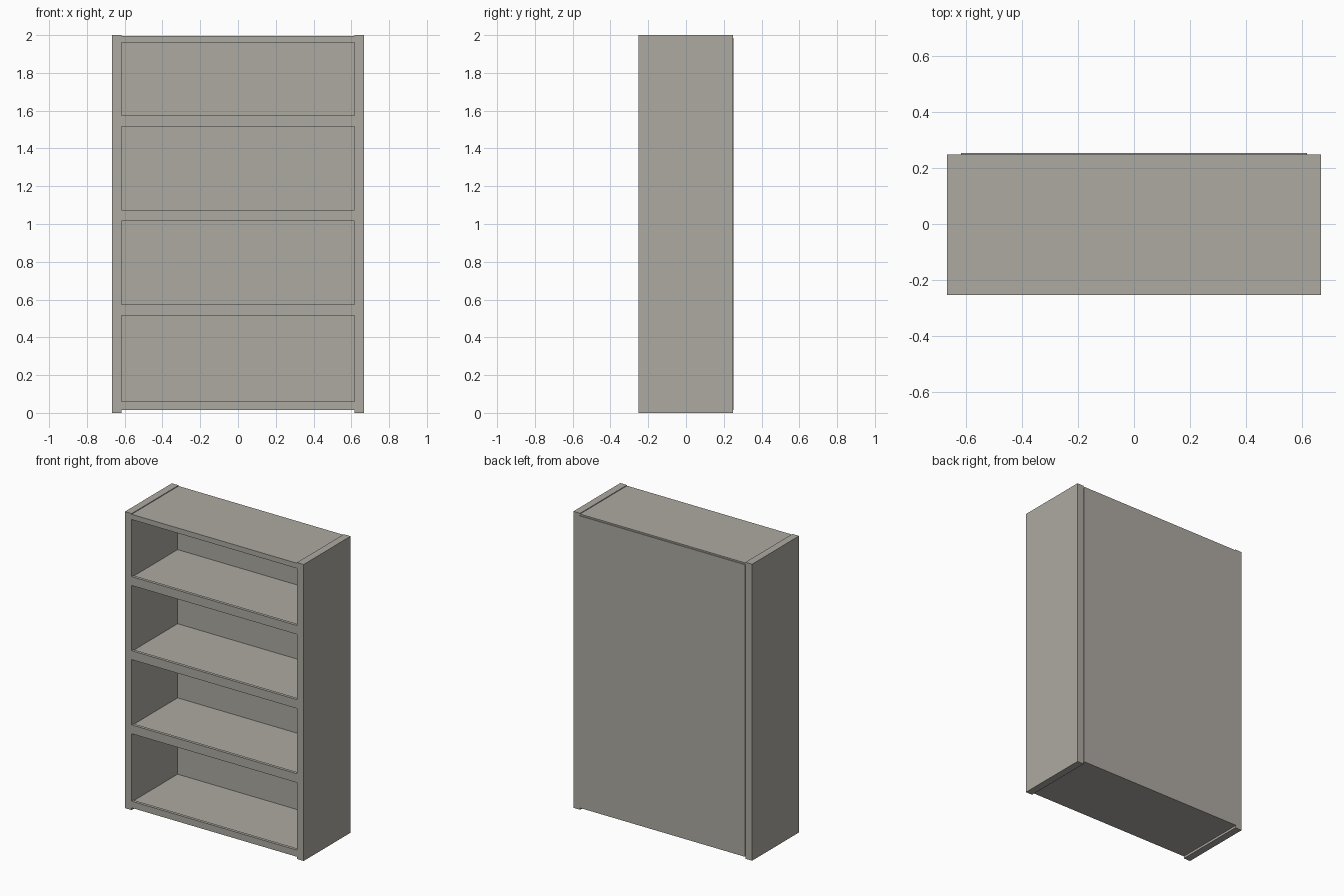
import bpy

cube = bpy.data.objects.get("Cube")
if cube:
    bpy.data.objects.remove(cube, do_unlink=True)

# Single warm grey finish
finish = bpy.data.materials.new("warm_grey")
finish.use_nodes = True
colour = (0.42, 0.40, 0.36, 1)
finish.diffuse_color = colour
finish.node_tree.nodes["Principled BSDF"].inputs["Base Color"].default_value = colour

WIDTH, SIDE = 0.667, 0.05          # half width, side panel thickness
INNER = WIDTH - SIDE
FRONT, BACK = -0.2525, 0.2475
LIP, STEP = 0.02, 0.005            # front rail depth, rise above the shelf


def board(name, x, y, z):
    """Box between pairs of limits."""
    bpy.ops.mesh.primitive_cube_add(
        size=1, location=[sum(pair) / 2 for pair in (x, y, z)])
    obj = bpy.context.object
    obj.name = name
    obj.scale = [pair[1] - pair[0] for pair in (x, y, z)]
    bpy.ops.object.transform_apply(location=False, rotation=False, scale=True)
    obj.data.materials.append(finish)
    return obj


# Side panels
for name, sign in (("left_side", 1), ("right_side", -1)):
    board(name, sorted((sign * INNER, sign * WIDTH)), (FRONT, BACK), (0, 2))

# Shelves, each with a front rail standing slightly proud of it
levels = [(0.015, 0.06), (0.515, 0.575), (1.015, 1.075), (1.515, 1.575)]
for i, (low, high) in enumerate(levels, 1):
    board(f"shelf_{i}", (-INNER, INNER), (FRONT + LIP, BACK), (low, high - STEP))
    board(f"shelf_rail_{i}", (-INNER, INNER), (FRONT, FRONT + LIP), (low, high))

# Top panel, a touch below the side panels
board("top_panel", (-INNER, INNER), (FRONT, BACK), (1.96, 1.995))

# Thin back panel, standing just behind the sides
board("back_panel", (-INNER, INNER), (BACK - 0.01, BACK + 0.005), (0.015, 1.985))
